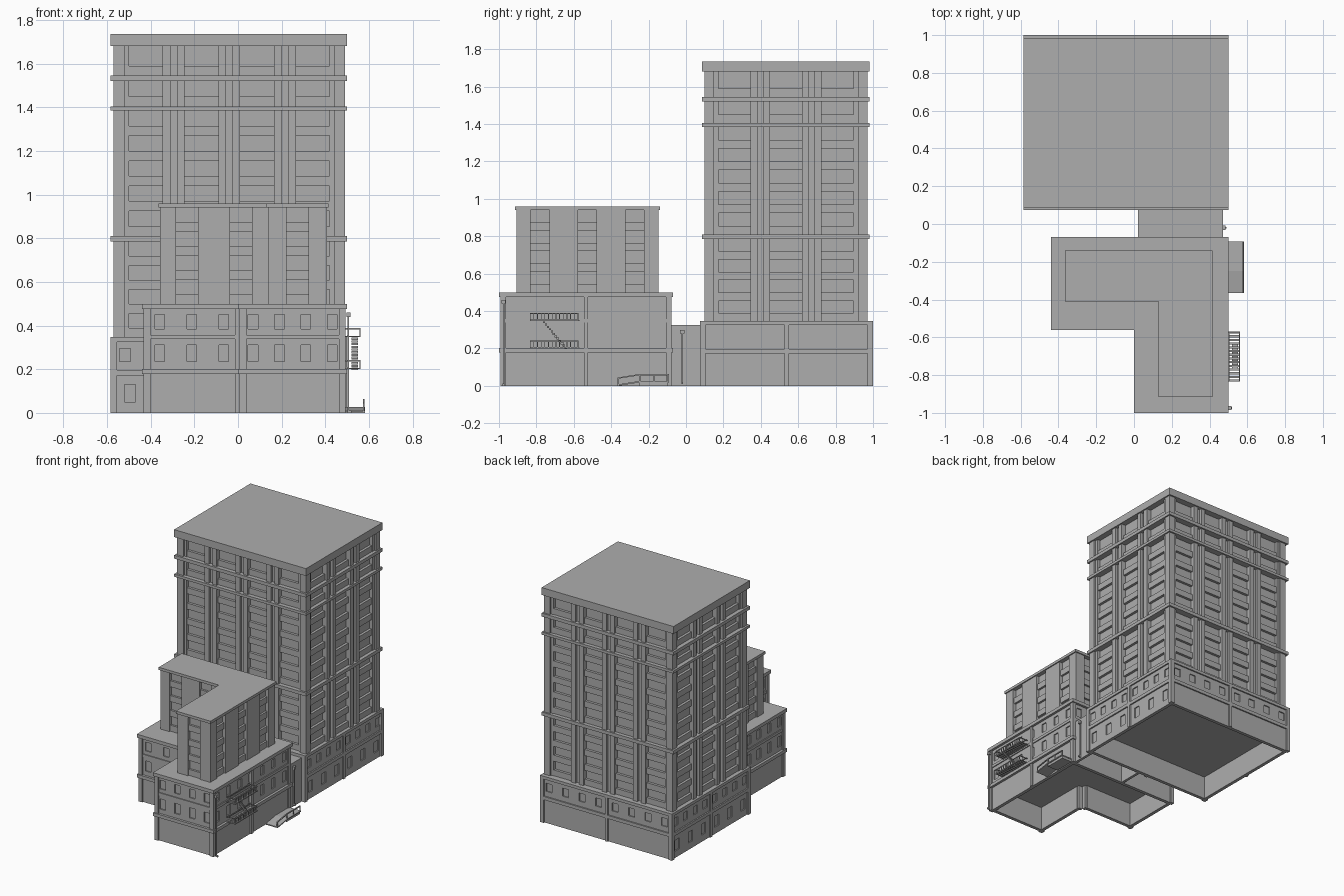
import bpy, bmesh
from mathutils import Vector

if "Cube" in bpy.data.objects:
    bpy.data.objects.remove(bpy.data.objects["Cube"])

COLOUR = (0.42, 0.42, 0.42, 1)
mat = bpy.data.materials.new("concrete_grey")
mat.use_nodes = True
mat.diffuse_color = COLOUR
mat.node_tree.nodes["Principled BSDF"].inputs["Base Color"].default_value = COLOUR
mat.node_tree.nodes["Principled BSDF"].inputs["Roughness"].default_value = 0.8

parts = {}  # one mesh per named part


def prism(part, outline, z0, z1):
    """Vertical extrusion of a counter-clockwise outline."""
    bm = parts.setdefault(part, bmesh.new())
    low = [bm.verts.new((x, y, z0)) for x, y in outline]
    top = [bm.verts.new((x, y, z1)) for x, y in outline]
    bm.faces.new(low[::-1])
    bm.faces.new(top)
    for i in range(len(low)):
        j = (i + 1) % len(low)
        bm.faces.new((low[i], low[j], top[j], top[i]))


def rect(x0, x1, y0, y1):
    return [(x0, y0), (x1, y0), (x1, y1), (x0, y1)]


def box(part, x0, x1, y0, y1, z0, z1):
    prism(part, rect(x0, x1, y0, y1), z0, z1)


def edges(outline):
    pts = [Vector(p) for p in outline]
    return list(zip(pts, pts[1:] + pts[:1]))


def inset(outline, d):
    """Offset an axis-aligned outline inwards."""
    es, result = edges(outline), []
    for i, (p, q) in enumerate(es):
        a, b = (p - es[i - 1][0]).normalized(), (q - p).normalized()
        v = p - d * Vector((a.y + b.y, -a.x - b.x))
        result.append((v.x, v.y))
    return result


def slab(part, edge, u0, u1, z0, z1, d0, d1):
    """Box along a wall edge: u runs along it, d points outwards."""
    p, q = edge
    t = (q - p).normalized()
    n = Vector((t.y, -t.x))
    a, b = p + t * u0 + n * d0, p + t * u1 + n * d1
    box(part, min(a.x, b.x), max(a.x, b.x), min(a.y, b.y), max(a.y, b.y), z0, z1)


def pierced(part, edge, z0, z1, n, w, wz0, wz1):
    """Thin cladding with n recessed window openings."""
    L = (edge[1] - edge[0]).length
    d = (-0.022, -0.01)
    if n == 0:
        slab(part, edge, 0, L, z0, z1, *d)
        return
    if wz0 > z0:
        slab(part, edge, 0, L, z0, wz0, *d)
    slab(part, edge, 0, L, wz1, z1, *d)
    pitch, u = L / n, 0
    for i in range(n):
        c = (i + 0.5) * pitch
        slab(part, edge, u, c - w / 2, wz0, wz1, *d)
        u = c + w / 2
    slab(part, edge, u, L, wz0, wz1, *d)


def hollow_ground(part, outline, top):
    """Ground floor walls, open underneath."""
    for e in edges(outline):
        slab(part, e, 0.018, (e[1] - e[0]).length - 0.018, 0, top, -0.035, -0.018)


def posts(part, outline, top, middle):
    for e in edges(outline):
        L = (e[1] - e[0]).length
        spots = [0, L - 0.022] + ([L / 2 - 0.01] if L > middle else [])
        for u in spots:
            slab(part, e, u, u + 0.022, 0, top, -0.03, 0)


# Tower podium
podium = rect(-0.585, 0.5, 0.075, 1.0)
hollow_ground("podium_ground_wall", podium, 0.18)
prism("podium_core", inset(podium, 0.018), 0.175, 0.335)
prism("podium_ledge", podium, 0.172, 0.197)
prism("podium_top", podium, 0.325, 0.347)
posts("podium_posts", podium, 0.33, 0.6)
for i, e in enumerate(edges(podium)):
    pierced("podium_cladding", e, 0.195, 0.33, 8, 0.05, 0.235, 0.295)
    pierced("podium_cladding", e, 0, 0.175, 0 if i == 2 else 6, 0.05, 0.05, 0.13)

# Tower shaft with bays
tower = rect(-0.57, 0.49, 0.1, 0.97)
prism("tower_core", inset(tower, 0.035), 0.33, 1.7)
sections = [(0.345, 0.785, 4), (0.81, 1.385, 5), (1.405, 1.52, 1), (1.545, 1.68, 1)]
for i, e in enumerate(edges(tower)):
    L = (e[1] - e[0]).length
    n, margin, w = (4, 0.07, 0.155) if i % 2 == 0 else (3, 0.075, 0.17)
    pitch = (L - 2 * margin - w) / (n - 1)
    for u, v, d in ((0, 0.045, 0), (0.045, margin, -0.012)):
        slab("tower_corner_piers", e, u, v, 0.34, 1.69, -0.05, d)
        slab("tower_corner_piers", e, L - v, L - u, 0.34, 1.69, -0.05, d)
    for k in range(n):
        u = margin + k * pitch
        if k < n - 1:
            gap = pitch - w
            a = u + w
            slab("tower_pilasters", e, a, a + gap * 0.35, 0.34, 1.69, -0.05, 0)
            slab("tower_pilaster_grooves", e, a, a + gap, 0.34, 1.69, -0.05, -0.02)
            slab("tower_pilasters", e, a + gap * 0.65, a + gap, 0.34, 1.69, -0.05, 0)
        for z0, z1, floors in sections:
            h = (z1 - z0) / floors
            for f in range(floors):
                z = z0 + f * h
                slab("tower_spandrels", e, u, u + w, z, z + 0.045, -0.05, -0.016)
cap = rect(-0.585, 0.5, 0.085, 0.982)
for z0, z1 in ((0.785, 0.81), (1.385, 1.405), (1.52, 1.545)):
    prism("tower_bands", cap, z0, z1)
prism("tower_roof", cap, 1.68, 1.735)

# Low L-shaped building
low = [(-0.44, -0.56), (0, -0.56), (0, -1), (0.5, -1), (0.5, -0.07), (-0.44, -0.07)]
wall = inset(low, 0.008)
hollow_ground("annex_ground_wall", wall, 0.19)
prism("annex_core", inset(wall, 0.018), 0.18, 0.48)
prism("annex_ledge", low, 0.178, 0.202)
prism("annex_string_course", inset(low, 0.011), 0.338, 0.358)
prism("annex_roof", low, 0.475, 0.5)
posts("annex_posts", wall, 0.48, 0.6)
for e in edges(wall):
    n = round((e[1] - e[0]).length / 0.13)
    pierced("annex_cladding", e, 0.2, 0.34, n, 0.045, 0.235, 0.31)
    pierced("annex_cladding", e, 0.355, 0.48, n, 0.045, 0.385, 0.45)
    pierced("annex_cladding", e, 0, 0.18, 0, 0, 0, 0)

# Upper L-shaped block
roof = [(-0.365, -0.41), (0.13, -0.41), (0.13, -0.915), (0.415, -0.915),
        (0.415, -0.14), (-0.365, -0.14)]
upper = inset(roof, 0.008)
prism("upper_core", inset(upper, 0.025), 0.49, 0.95)
prism("upper_roof", roof, 0.94, 0.96)
for e in edges(upper):
    L = (e[1] - e[0]).length
    n = round(L / 0.25)
    u, pitch, w = 0, L / n, 0.1
    for k in range(n):
        c = (k + 0.5) * pitch
        slab("upper_piers", e, u, c - w / 2, 0.49, 0.945, -0.03, 0)
        u = c + w / 2
        for f in range(4):
            z = 0.5 + f * 0.11
            slab("upper_spandrels", e, c - w / 2, u, z, z + 0.045, -0.03, -0.01)
    slab("upper_piers", e, u, L, 0.49, 0.945, -0.03, 0)

# Connecting passage
box("passage_roof", 0.02, 0.47, -0.09, 0.1, 0.17, 0.325)
for x in (0.02, 0.45):
    box("passage_walls", x, x + 0.02, -0.09, 0.1, 0, 0.18)

# Drain pipes
for x, y, z0, top in ((0.475, -0.02, 0.02, 0.3), (0.505, -0.975, 0.01, 0.46)):
    box("drain_pipes", x - 0.004, x + 0.004, y - 0.004, y + 0.004, z0, top)
    box("drain_heads", x - 0.008, x + 0.01, y - 0.011, y + 0.011, top - 0.02, top)
    box("drain_shoes", x - 0.004, x + 0.014, y - 0.005, y + 0.005, z0 - 0.01, z0 + 0.002)

# Fire escape: slatted landings, railings and stair
Y0, Y1, X0, X1 = -0.835, -0.575, 0.49, 0.562
for z in (0.2, 0.347):
    for x in (X0 + 0.01, X1 - 0.006):
        box("escape_landings", x, x + 0.006, Y0, Y1, z, z + 0.008)
        box("escape_rails", x, x + 0.005, Y0, Y1, z + 0.036, z + 0.042)
    for i in range(14):
        y = Y0 + i * (Y1 - Y0 - 0.005) / 13
        box("escape_landings", X0, X1, y, y + 0.011, z, z + 0.005)
        box("escape_balusters", X1 - 0.005, X1 - 0.001, y, y + 0.004, z, z + 0.04)
    for y in (Y0, Y1 - 0.005):
        box("escape_rails", X0, X1, y, y + 0.005, z + 0.036, z + 0.042)
for i in range(12):
    y, z = -0.765 + i * 0.0105, 0.345 - i * 0.0125
    box("escape_stair", 0.52, 0.55, y, y + 0.012, z - 0.01, z)


def sloped(part, x0, x1, path, h):
    """Strip following a (y, z) path, h thick."""
    bm = parts.setdefault(part, bmesh.new())
    for (ya, za), (yb, zb) in zip(path, path[1:]):
        side = [(ya, za), (yb, zb), (yb, zb + h), (ya, za + h)]
        a = [bm.verts.new((x0, y, z)) for y, z in side]
        b = [bm.verts.new((x1, y, z)) for y, z in side]
        bm.faces.new(a[::-1])
        bm.faces.new(b)
        for i in range(4):
            j = (i + 1) % 4
            bm.faces.new((a[i], a[j], b[j], b[i]))


# Entrance ramp with handrail
path = [(-0.365, 0.0), (-0.25, 0.018), (-0.092, 0.018)]
sloped("ramp_deck", 0.485, 0.582, path, 0.008)
sloped("ramp_handrail", 0.572, 0.58, [(y, z + 0.038) for y, z in path], 0.007)
for y, z in path[:2] + [(-0.175, 0.018), (-0.098, 0.018)]:
    box("ramp_posts", 0.573, 0.579, y, y + 0.006, z, z + 0.04)
box("ramp_support", 0.49, 0.575, -0.25, -0.095, 0, 0.018)

# Turn every collected part into an object
for name, bm in parts.items():
    bmesh.ops.recalc_face_normals(bm, faces=bm.faces)
    mesh = bpy.data.meshes.new(name)
    bm.to_mesh(mesh)
    bm.free()
    mesh.materials.append(mat)
    bpy.context.collection.objects.link(bpy.data.objects.new(name, mesh))
